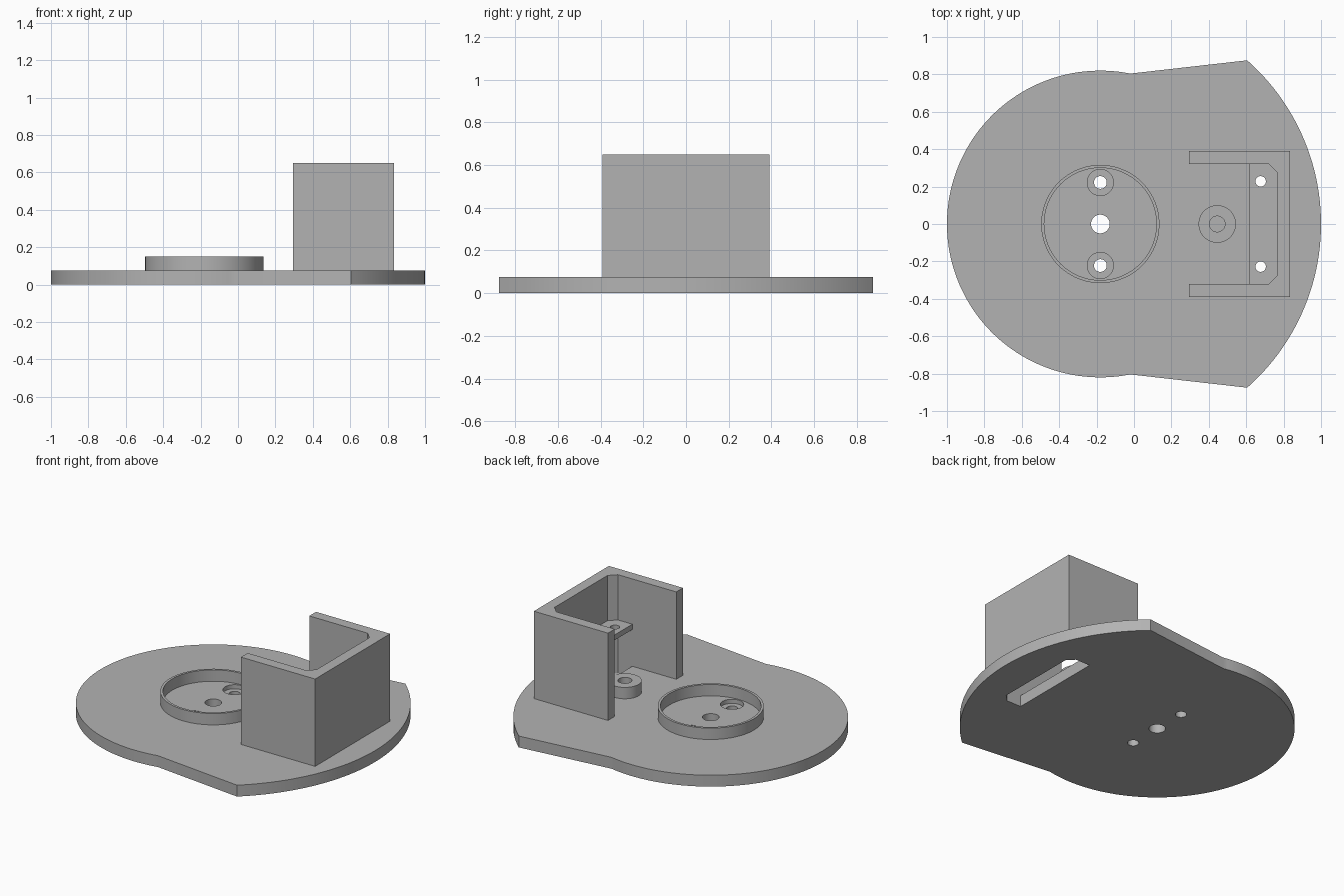
import bpy, bmesh, math

if "Cube" in bpy.data.objects:
    bpy.data.objects.remove(bpy.data.objects["Cube"])

grey = bpy.data.materials.new("plain grey")
grey.diffuse_color = (0.45, 0.45, 0.45, 1)
grey.use_nodes = True
grey.node_tree.nodes["Principled BSDF"].inputs["Base Color"].default_value = grey.diffuse_color


def arc(cx, cy, r, a0, a1, n):
    """Points on an arc, angles in radians, both ends included."""
    return [(cx + r * math.cos(a0 + (a1 - a0) * i / n),
             cy + r * math.sin(a0 + (a1 - a0) * i / n)) for i in range(n + 1)]


def circle(cx, cy, r, n=64):
    return arc(cx, cy, r, 0, 2 * math.pi, n)[:-1]


def prism(name, pts, z0, z1):
    """Extrude a closed outline from z0 up to z1."""
    bm = bmesh.new()
    face = bm.faces.new([bm.verts.new((x, y, z0)) for x, y in pts])
    top = bmesh.ops.extrude_face_region(bm, geom=[face])["geom"]
    bmesh.ops.translate(bm, vec=(0, 0, z1 - z0),
                        verts=[v for v in top if isinstance(v, bmesh.types.BMVert)])
    bmesh.ops.recalc_face_normals(bm, faces=bm.faces)
    mesh = bpy.data.meshes.new(name)
    bm.to_mesh(mesh)
    bm.free()
    mesh.materials.append(grey)
    ob = bpy.data.objects.new(name, mesh)
    bpy.context.collection.objects.link(ob)
    return ob


def activate(ob):
    bpy.ops.object.select_all(action='DESELECT')
    ob.select_set(True)
    bpy.context.view_layer.objects.active = ob


def cut(ob, pts, z0, z1):
    """Cut an extruded outline out of an object."""
    cutter = prism("cutter", pts, z0, z1)
    cutter.hide_render = True
    mod = ob.modifiers.new("cut", 'BOOLEAN')
    mod.operation, mod.solver, mod.object = 'DIFFERENCE', 'EXACT', cutter
    activate(ob)
    bpy.ops.object.modifier_apply(modifier=mod.name)
    bpy.data.objects.remove(cutter)


def smooth(ob):
    activate(ob)
    bpy.ops.object.shade_smooth_by_angle(angle=math.radians(30))


T = 0.075          # plate thickness
HUB = -0.18        # x of the round end's centre

# Base plate: round end, straight flanks, wide shallow arc
a_round = math.atan2(0.804, 0.16)
a_wide = math.atan2(0.875, 0.772)
outline = (arc(HUB, 0, 0.82, a_round, 2 * math.pi - a_round, 96)
           + arc(-0.167, 0, 1.167, -a_wide, a_wide, 48))
plate = prism("base_plate", outline, 0, T)

# Chamfered pocket outline shared by the slot and the shelf
pocket = [(0.615, -0.32), (0.72, -0.32), (0.765, -0.275),
          (0.765, 0.275), (0.72, 0.32), (0.615, 0.32)]
cut(plate, pocket, -0.1, 0.2)

# Centre hole and two counterbored screw holes
cut(plate, circle(HUB, 0, 0.05, 48), -0.1, 0.2)
for y in (-0.222, 0.222):
    cut(plate, circle(HUB, y, 0.07, 48), T - 0.027, 0.2)
    cut(plate, circle(HUB, y, 0.034, 32), -0.1, 0.2)
smooth(plate)

# Raised ring around the holes
ring = prism("locating_ring", circle(HUB, 0, 0.316, 96), T, 0.15)
cut(ring, circle(HUB, 0, 0.30, 96), 0, 0.3)
smooth(ring)

# Small round boss with a blind hole
boss = prism("boss", circle(0.445, 0, 0.10), T, 0.15)
cut(boss, circle(0.445, 0, 0.042, 48), 0, 0.3)
smooth(boss)

# Three-sided housing, open towards the ring
half = [(0.835, 0.39), (0.295, 0.39), (0.295, 0.32), (0.72, 0.32), (0.765, 0.275)]
prism("housing", half + [(x, -y) for x, y in reversed(half)], T, 0.65)

# Shelf inside the housing with two screw holes
shelf = prism("shelf", pocket, 0.317, 0.352)
for y in (-0.228, 0.228):
    cut(shelf, circle(0.677, y, 0.028, 32), 0.2, 0.5)
smooth(shelf)
